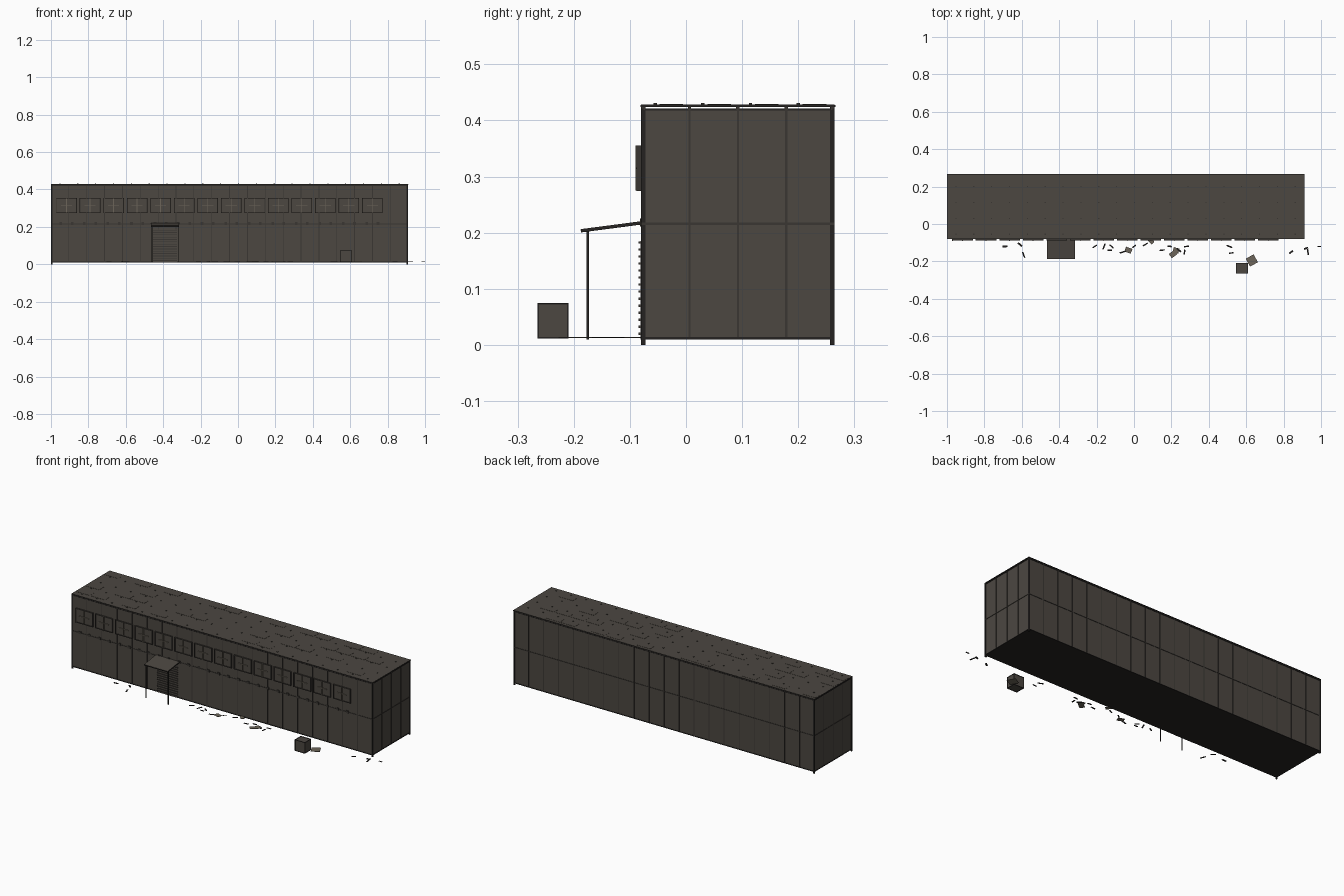
import bpy, bmesh, math, random
from mathutils import Matrix, Vector

if "Cube" in bpy.data.objects:
    bpy.data.objects.remove(bpy.data.objects["Cube"])
random.seed(4)


def material(name, rgb):
    m = bpy.data.materials.new(name)
    m.use_nodes = True
    m.diffuse_color = (*rgb, 1)
    m.node_tree.nodes["Principled BSDF"].inputs["Base Color"].default_value = (*rgb, 1)
    return m


PANEL = material("weathered_panel", (0.072, 0.063, 0.053))
SEAM = material("seam_brown", (0.042, 0.037, 0.032))
TRIM = material("dark_trim", (0.018, 0.016, 0.015))
TAN = material("dusty_tan", (0.15, 0.13, 0.10))


def boxes(name, mat, items):
    """One object from boxes given as (low corner, high corner[, matrix])."""
    bm = bmesh.new()
    for lo, hi, *rest in items:
        lo, hi = Vector(lo), Vector(hi)
        mtx = Matrix.Translation((lo + hi) / 2) @ Matrix.Diagonal((*(hi - lo), 1))
        if rest:
            mtx = rest[0] @ mtx
        bmesh.ops.create_cube(bm, size=1, matrix=mtx)
    me = bpy.data.meshes.new(name)
    bm.to_mesh(me)
    bm.free()
    me.materials.append(mat)
    ob = bpy.data.objects.new(name, me)
    bpy.context.collection.objects.link(ob)
    return ob


X0, X1, Y0, Y1 = -1.0, 0.91, -0.08, 0.265
BASE, EAVE, TOP, MID = 0.01, 0.419, 0.43, 0.216
T = 0.002            # how far seams stand proud
COLS, ROWS = 20, 4
xs = [X0 + (X1 - X0) * i / COLS for i in range(1, COLS)]
ys = [Y0 + (Y1 - Y0) * i / ROWS for i in range(1, ROWS)]

# Main hall, floor and frame
boxes("hall_walls", PANEL, [((X0 + T, Y0 + T, BASE + .003), (X1 - T, Y1 - T, EAVE))])
boxes("floor_slab", TRIM, [((X0, Y0, BASE), (X1, Y1, BASE + .004))])
P = 0.008
boxes("corner_posts", TRIM, [((x, y, 0), (x + P, y + P, TOP - .002))
                             for x in (X0, X1 - P) for y in (Y0, Y1 - P)])

# Seams between wall panels
w = 0.002
seams = [((x - w, y, BASE), (x + w, y + T, EAVE)) for x in xs for y in (Y0, Y1 - T)]
seams += [((x, y - w, BASE), (x + T, y + w, EAVE)) for y in ys for x in (X0, X1 - T)]
boxes("wall_seams", SEAM, seams)
boxes("middle_rails", SEAM,
      [((X0, y, MID - w), (X1, y + T, MID + w)) for y in (Y0, Y1 - T)]
      + [((x, Y0, MID - w), (x + T, Y1, MID + w)) for x in (X0, X1 - T)])
boxes("eave_rails", TRIM,
      [((X0, y, EAVE - .001), (X1, y + .004, EAVE + .002)) for y in (Y0, Y1 - .004)]
      + [((x, Y0, EAVE - .001), (x + .004, Y1, EAVE + .002)) for x in (X0, X1 - .004)])

# Roof plate raised on purlins, with loose sheets and bolts
boxes("roof_plate", PANEL, [((X0, Y0, .4245), (X1, Y1, .4285))])
boxes("roof_edge", TRIM, [((X0 - .001, y, .424), (X1 + .001, y + .003, .428))
                          for y in (Y0 - .001, Y1 - .002)]
      + [((x, Y0, .424), (x + .003, Y1, .428)) for x in (X0 - .001, X1 - .002)])
boxes("roof_purlins", SEAM, [((X0, y - .003, EAVE), (X1, y + .003, .425))
                             for y in [Y0 + .004] + ys + [Y1 - .004]])
sheets, bolts = [], []
for i in range(COLS):
    for y in (-.055, .03, .115, .2):
        x = X0 + (X1 - X0) * (i + .5) / COLS
        bolts.append(((x - .003, y - .003, .428), (x + .003, y + .003, .431)))
        if random.random() < .35:
            sheets.append(((x - .045, y + .008, .428), (x + .045, y + .05, .4295)))
boxes("roof_sheets", PANEL, sheets)
boxes("roof_bolts", SEAM, bolts)

# Row of upper windows
frames, panes, bars, cleats = [], [], [], []
for i in range(14):
    c = -.917 + i * .1258
    for s in (-1, 1):
        frames.append(((c + s * .053 - .002, -.088, .275), (c + s * .053 + .002, Y0, .355)))
        z = .315 + s * .039
        frames.append(((c - .055, -.088, z - .0015), (c + .055, Y0, z + .0015)))
        cleats.append(((c + s * .03 - .007, Y0 - .002, .211),
                       (c + s * .03 + .007, Y0 + T, .225)))
    panes.append(((c - .053, -.084, .277), (c + .053, Y0 + T, .353)))
    bars.append(((c - .002, -.09, .275), (c + .002, -.084, .355)))
    bars.append(((c - .03, -.0895, .3135), (c + .03, -.084, .3165)))
boxes("window_frames", SEAM, frames)
boxes("window_panes", PANEL, panes)
boxes("window_bars", TAN, bars + [((-.972, -.09, .275), (-.968, -.084, .355))])
boxes("wall_cleats", SEAM, cleats)

# Slatted entrance door
DL, DR = -.455, -.325
boxes("door_leaf", PANEL, [((DL, Y0 - .001, BASE), (DR, Y0 + T, .185))])
boxes("door_slats", SEAM, [((DL, Y0 - .005, .018 + i * .0125), (DR, Y0, .022 + i * .0125))
                           for i in range(14)])

# Sloped canopy on two posts
tilt = Matrix.Translation((-.39, -.133, .2105)) @ Matrix.Rotation(math.atan2(.014, .107), 4, 'X')
boxes("canopy_roof", PANEL, [((-.075, -.0545, -.001), (.075, .0545, .003), tilt)])
boxes("canopy_rim", TRIM, [((-.075, -.055, -.003), (.075, -.051, .002), tilt)]
      + [((s * .0735 - .0015, -.055, -.003), (s * .0735 + .0015, .054, .002), tilt)
         for s in (-1, 1)])
boxes("canopy_posts", TRIM, [((x - .002, -.177, BASE), (x + .002, -.173, .206))
                             for x in (-.46, -.32)])

# Crate with edge battens
A, B = Vector((.545, -.265, .011)), Vector((.61, -.209, .075))
e = Vector((.0015,) * 3)
boxes("crate_body", PANEL, [(A + e, B - e)])
edges = []
for axis in range(3):
    u, v = [k for k in range(3) if k != axis]
    for su in (0, 1):
        for sv in (0, 1):
            lo, hi = A.copy(), B.copy()
            for k, s in ((u, su), (v, sv)):
                if s:
                    lo[k] = B[k] - .003
                else:
                    hi[k] = A[k] + .003
            edges.append((lo, hi))
boxes("crate_battens", TRIM, edges)


# Scattered debris on the ground
def scatter(name, mat, spots, long, wide):
    items = []
    for x, y in spots:
        m = Matrix.Translation((x, y, .013)) @ Matrix.Rotation(random.uniform(0, 3.1), 4, 'Z')
        a, b = long * random.uniform(.8, 1.2), wide * random.uniform(.8, 1.2)
        items.append(((-a, -b, -.001), (a, b, .001), m))
    boxes(name, mat, items)


scatter("dark_shards", TRIM, [
    (-.69, -.12), (-.61, -.11), (-.59, -.165), (-.21, -.12), (-.16, -.12), (-.13, -.14),
    (-.12, -.12), (-.06, -.15), (0, -.12), (.06, -.11), (.15, -.14), (.19, -.12),
    (.24, -.14), (.27, -.15), (.28, -.12), (.51, -.12), (.52, -.155), (.84, -.15),
    (.92, -.13), (.93, -.15)], .014, .004)
scatter("tan_scraps", TAN, [(-.03, -.14), (.09, -.09), (.21, -.16), (.225, -.14)], .017, .012)
boxes("large_scrap", TAN, [((-.024, -.024, -.001), (.024, .024, .001),
      Matrix.Translation((.63, -.195, .013)) @ Matrix.Rotation(.5, 4, 'Z'))])
boxes("far_shard", TRIM, [((.98, -.124, .012), (1, -.117, .014))])
